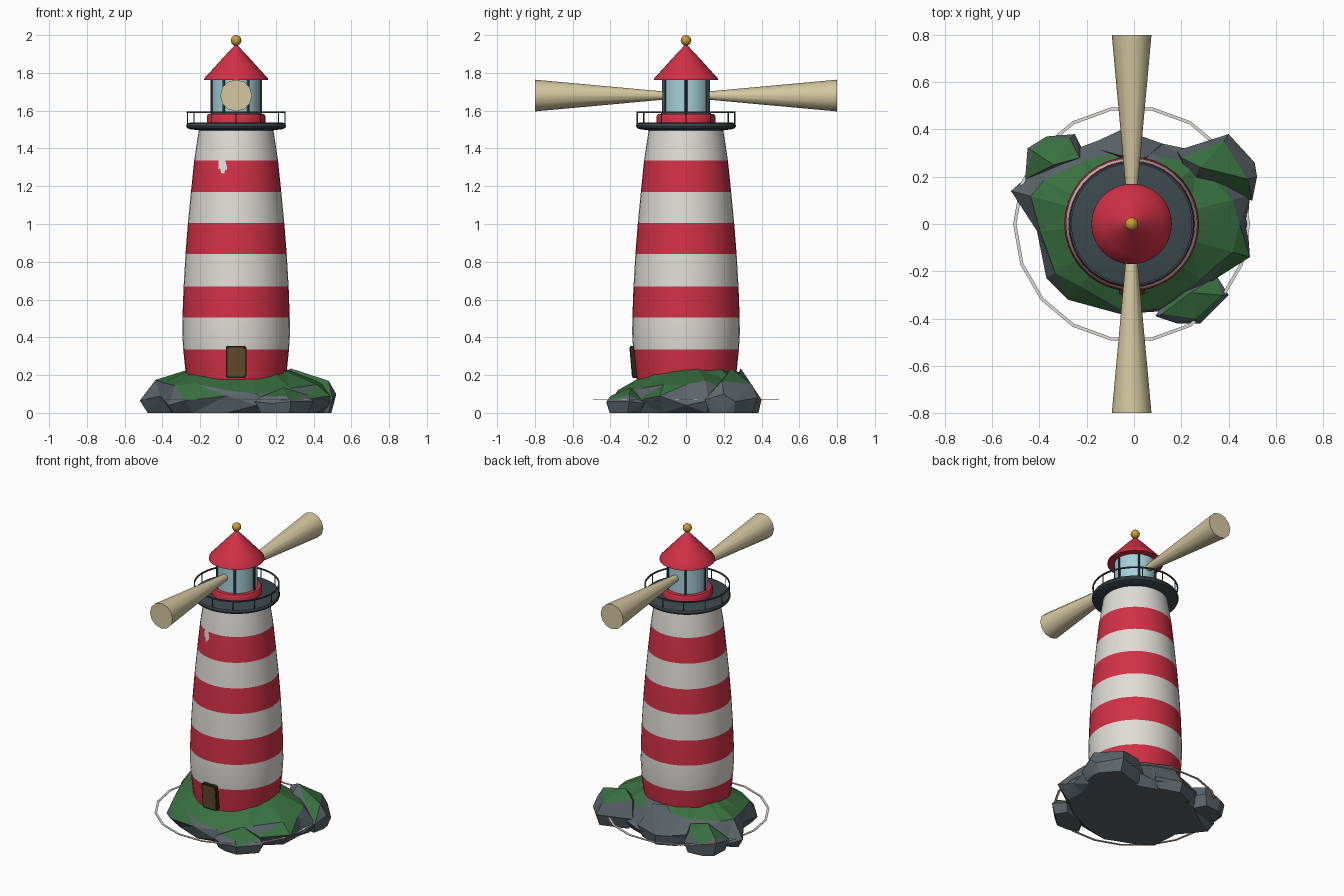
import bpy, bmesh, math
from mathutils import Vector, Matrix

if "Cube" in bpy.data.objects:
    bpy.data.objects.remove(bpy.data.objects["Cube"])

AX = -0.01  # x of the tower axis


def mat(name, *rgb):
    m = bpy.data.materials.new(name)
    m.diffuse_color = (*rgb, 1)
    m.use_nodes = True
    m.node_tree.nodes["Principled BSDF"].inputs["Base Color"].default_value = m.diffuse_color
    return m


RED = mat("red paint", 0.64, 0.03, 0.06)
WHITE = mat("white paint", 0.74, 0.72, 0.68)
METAL = mat("dark metal", 0.045, 0.065, 0.076)
ROCK = mat("grey rock", 0.11, 0.135, 0.155)
GRASS = mat("green grass", 0.04, 0.162, 0.05)
BEAM = mat("pale light", 0.66, 0.57, 0.35)
GLASS = mat("blue glass", 0.38, 0.64, 0.71)
WOOD = mat("brown wood", 0.13, 0.07, 0.025)
FRAME = mat("dark wood", 0.03, 0.018, 0.01)
GOLD = mat("gold", 0.6, 0.33, 0.035)


def finish(name, bm, mats, smooth=True, rule=None):
    bmesh.ops.remove_doubles(bm, verts=bm.verts, dist=1e-5)
    bmesh.ops.recalc_face_normals(bm, faces=bm.faces)
    bm.normal_update()
    for f in bm.faces:
        f.smooth = smooth
        if rule:
            f.material_index = rule(f)
    me = bpy.data.meshes.new(name)
    bm.to_mesh(me)
    bm.free()
    for m in mats:
        me.materials.append(m)
    if smooth:
        me.set_sharp_from_angle(angle=math.radians(35))
    ob = bpy.data.objects.new(name, me)
    bpy.context.collection.objects.link(ob)
    return ob


def bridge(bm, a, b):
    n = len(a)
    for i in range(n):
        bm.faces.new((a[i], a[(i + 1) % n], b[(i + 1) % n], b[i]))


def lathe(name, profile, mats, segs=32, rule=None, matrix=None, closed=False):
    """Turn (radius, height) points round the axis; closed makes a hoop."""
    bm = bmesh.new()
    rings = [[bm.verts.new((r * math.cos(t), r * math.sin(t), z))
              for t in (2 * math.pi * i / segs for i in range(segs))]
             for r, z in profile]
    for a, b in zip(rings, rings[1:]):
        bridge(bm, a, b)
    if closed:
        bridge(bm, rings[-1], rings[0])
    else:
        bm.faces.new(rings[0])
        bm.faces.new(rings[-1])
    bm.transform(matrix or Matrix.Translation((AX, 0, 0)))
    return finish(name, bm, mats, rule=rule)


def hoop(name, r, z, w, h, m, segs=32):
    lathe(name, [(r - w, z - h), (r + w, z - h), (r + w, z + h), (r - w, z + h)],
          [m], segs, closed=True)


def posts(name, n, r, z0, z1, w, m):
    bm = bmesh.new()
    for i in range(n):
        t = 2 * math.pi * i / n
        bmesh.ops.create_cone(bm, cap_ends=True, segments=6, radius1=w, radius2=w, depth=z1 - z0,
                              matrix=Matrix.Translation((AX + r * math.cos(t), r * math.sin(t), (z0 + z1) / 2)))
    finish(name, bm, [m])


def grass_rule(f):
    return 1 if f.normal.z > 0.62 and f.calc_center_median().z > 0.08 else 0


# Main island: x, y of the widest edge, then scale and height of the shoulder
island = [
    (0.48, 0.00, 0.93, 0.15), (0.49, 0.12, 0.85, 0.17), (0.31, 0.30, 0.85, 0.16),
    (0.12, 0.34, 0.84, 0.17), (-0.05, 0.39, 0.78, 0.20), (-0.24, 0.32, 0.85, 0.17),
    (-0.44, 0.21, 0.87, 0.17), (-0.52, 0.14, 0.84, 0.175), (-0.41, -0.03, 0.97, 0.16),
    (-0.37, -0.23, 0.90, 0.145), (-0.28, -0.32, 0.82, 0.155), (-0.06, -0.38, 0.95, 0.12),
    (0.10, -0.37, 0.97, 0.10), (0.30, -0.26, 0.92, 0.13), (0.49, -0.14, 0.85, 0.15)]
bm = bmesh.new()
base, edge, shoulder, inner = [], [], [], []
for i, (x, y, s, z) in enumerate(island):
    k = 0.86 + 0.06 * (i % 2)
    d = Vector((x, y)).normalized() * 0.25
    base.append(bm.verts.new((x * k, y * k, 0)))
    edge.append(bm.verts.new((x, y, 0.065 + 0.025 * (i % 3 - 1))))
    shoulder.append(bm.verts.new((x * s, y * s, z)))
    inner.append(bm.verts.new((d.x, d.y, 0.205 + 0.1 * d.y + 0.1 * abs(d.x))))
for a, b in ((base, edge), (edge, shoulder), (shoulder, inner)):
    bridge(bm, a, b)
bm.faces.new(base)
bm.faces.new(inner)
bmesh.ops.triangulate(bm, faces=[f for f in bm.faces if len(f.verts) == 4])
finish("island", bm, [ROCK, GRASS], False, grass_rule)


# Boulders: each is the hull of its outline, a smaller foot and a few top points
def boulder(name, outline, top):
    c = sum((Vector(p) for p in outline), Vector((0, 0, 0))) / len(outline)
    bm = bmesh.new()
    for p in outline:
        bm.verts.new(p)
        bm.verts.new((c.x + (p[0] - c.x) * 0.8, c.y + (p[1] - c.y) * 0.8, 0))
    for p in top:
        bm.verts.new(p)
    res = bmesh.ops.convex_hull(bm, input=bm.verts)
    bmesh.ops.delete(bm, geom=[v for v in bm.verts if not v.link_faces], context='VERTS')
    finish(name, bm, [ROCK, GRASS], False, grass_rule)


boulder("boulder_back_right",
        [(0.52, 0.20, 0.10), (0.50, 0.10, 0.07), (0.40, 0.38, 0.08), (0.51, 0.26, 0.06),
         (0.18, 0.31, 0.08), (0.24, 0.12, 0.08)],
        [(0.28, 0.24, 0.235), (0.48, 0.19, 0.17), (0.38, 0.35, 0.15), (0.20, 0.28, 0.19)])
boulder("boulder_back_left",
        [(-0.45, 0.32, 0.09), (-0.46, 0.19, 0.07), (-0.37, 0.37, 0.08), (-0.25, 0.38, 0.07),
         (-0.20, 0.28, 0.07)],
        [(-0.43, 0.31, 0.12), (-0.34, 0.25, 0.17), (-0.27, 0.36, 0.13), (-0.23, 0.28, 0.15)])
boulder("boulder_front_right",
        [(0.09, -0.39, 0.06), (0.18, -0.42, 0.05), (0.28, -0.42, 0.06), (0.40, -0.30, 0.06),
         (0.35, -0.22, 0.05), (0.16, -0.28, 0.05)],
        [(0.12, -0.38, 0.085), (0.26, -0.40, 0.09), (0.37, -0.30, 0.095), (0.24, -0.29, 0.135)])
boulder("boulder_back",
        [(-0.20, 0.33, 0.07), (-0.05, 0.40, 0.07), (0.12, 0.34, 0.07), (0.0, 0.2, 0.07)],
        [(-0.06, 0.29, 0.235), (0.05, 0.28, 0.21)])

# Thin foam line round the island
hoop("foam_ring", 0.494, 0.07, 0.007, 0.002, WHITE, 18)

# Striped tower
tower = [(0.255, 0.12), (0.268, 0.22), (0.28, 0.335), (0.285, 0.42), (0.284, 0.505),
         (0.278, 0.67), (0.268, 0.84), (0.255, 1.005), (0.239, 1.17), (0.222, 1.335),
         (0.208, 1.43), (0.195, 1.51)]


def stripe(f):
    z = f.calc_center_median().z
    return 0 if z < 0.335 else (int((z - 0.335) / 0.1667) + 1) % 2


lathe("tower", tower, [RED, WHITE], 36, stripe)

# Worn paint patch on the upper stripe
bm = bmesh.new()
vs = []
for x, z in [(-0.103, 1.335), (-0.105, 1.29), (-0.093, 1.295), (-0.09, 1.27), (-0.072, 1.268),
             (-0.068, 1.285), (-0.057, 1.285), (-0.06, 1.31), (-0.068, 1.34)]:
    r = 0.222 + (1.335 - z) * 0.103 + 0.003
    vs.append(bm.verts.new((x, -math.sqrt(r * r - (x - AX) ** 2), z)))
bm.faces.new(vs)
bmesh.ops.solidify(bm, geom=bm.faces[:], thickness=0.004)
finish("worn_paint", bm, [WHITE], False)


# Door with frame
def panel(name, w, h, d, y, m):
    bm = bmesh.new()
    bmesh.ops.create_cube(bm, size=1, matrix=Matrix.Diagonal((w, d, h, 1)))
    edges = [e for e in bm.edges if abs(e.verts[0].co.y - e.verts[1].co.y) > d / 2]
    bmesh.ops.bevel(bm, geom=edges, offset=0.014, segments=3, profile=0.5, affect='EDGES')
    bm.transform(Matrix.Translation((AX, y, 0.27)) @ Matrix.Rotation(math.radians(5), 4, 'X'))
    finish(name, bm, [m])


panel("door_frame", 0.108, 0.17, 0.03, -0.275, FRAME)
panel("door", 0.092, 0.154, 0.03, -0.278, WOOD)

# Gallery deck and railing
lathe("gallery_deck", [(0.19, 1.495), (0.245, 1.502), (0.26, 1.508), (0.265, 1.52),
                       (0.26, 1.532), (0.245, 1.537)], [METAL], 36)
posts("railing_posts", 12, 0.258, 1.53, 1.592, 0.003, METAL)
hoop("railing", 0.258, 1.592, 0.004, 0.004, METAL, 36)

# Lantern room
lathe("lantern_base", [(0.155, 1.53), (0.155, 1.572), (0.148, 1.582), (0.12, 1.585)], [RED])
lathe("lantern_glass", [(0.127, 1.58), (0.127, 1.77)], [GLASS])
posts("lantern_bars", 6, 0.13, 1.58, 1.77, 0.007, METAL)
lathe("roof", [(0.12, 1.762), (0.17, 1.762), (0.168, 1.772), (0.128, 1.815), (0.065, 1.885),
               (0.004, 1.95)], [RED])
bm = bmesh.new()
bmesh.ops.create_uvsphere(bm, u_segments=16, v_segments=10, radius=0.028,
                          matrix=Matrix.Translation((AX, 0, 1.972)))
finish("roof_ball", bm, [GOLD])

# Light beams to front and back
for name, side in (("beam_front", 1), ("beam_back", -1)):
    lathe(name, [(0.02, 0.1), (0.084, 0.8)], [BEAM], 12,
          matrix=Matrix.Translation((AX, 0, 1.68)) @ Matrix.Rotation(side * math.pi / 2, 4, 'X'))
